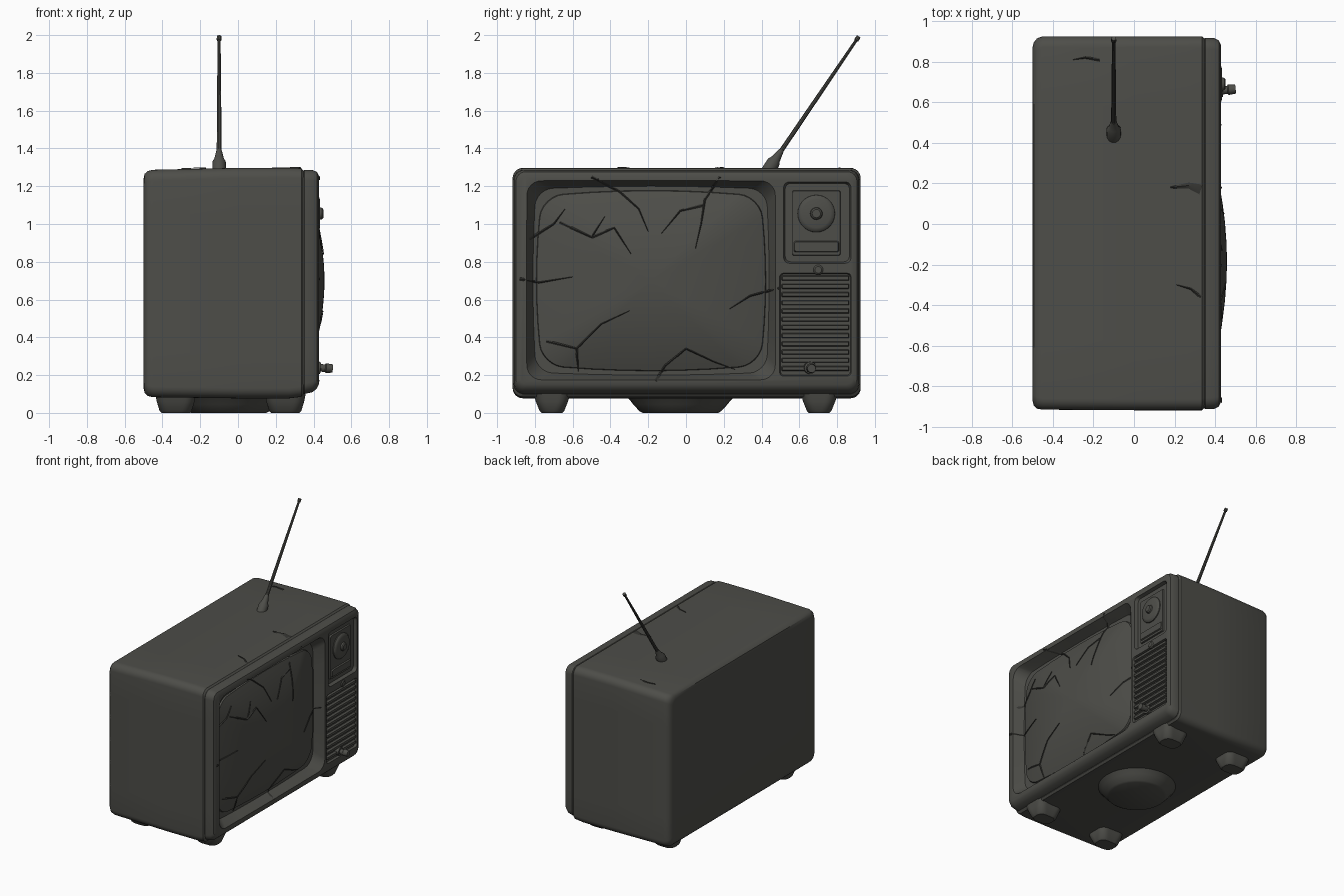
import bpy, bmesh, math
from mathutils import Vector
from mathutils.bvhtree import BVHTree

if "Cube" in bpy.data.objects:
    bpy.data.objects.remove(bpy.data.objects["Cube"])


def material(name, rgb):
    m = bpy.data.materials.new(name)
    m.diffuse_color = (*rgb, 1)
    m.use_nodes = True
    m.node_tree.nodes["Principled BSDF"].inputs["Base Color"].default_value = m.diffuse_color
    return m


CASE = material("dark olive grey", (0.075, 0.075, 0.066))
DARK = material("crack charcoal", (0.035, 0.035, 0.031))


def finish(name, bm, mat=CASE, angle=35):
    bmesh.ops.recalc_face_normals(bm, faces=bm.faces[:])
    me = bpy.data.meshes.new(name)
    bm.to_mesh(me)
    bm.free()
    me.materials.append(mat)
    ob = bpy.data.objects.new(name, me)
    bpy.context.collection.objects.link(ob)
    smooth(ob, angle)
    return ob


def smooth(ob, angle=35):
    bpy.ops.object.select_all(action='DESELECT')
    ob.select_set(True)
    bpy.context.view_layer.objects.active = ob
    bpy.ops.object.shade_smooth_by_angle(angle=math.radians(angle))


def outline(y0, y1, z0, z1, r, bow=0.0, arc=6, side=6):
    """Rounded rectangle in (y, z) whose sides can bow outwards."""
    cy, cz, w, h = (y0 + y1) / 2, (z0 + z1) / 2, (y1 - y0) / 2, (z1 - z0) / 2
    pts = []
    for k, (sy, sz) in enumerate(((1, 1), (-1, 1), (-1, -1), (1, -1))):
        for i in range(arc + 1):
            a = math.pi / 2 * (k + i / arc)
            pts.append((sy * (w - r) + r * math.cos(a), sz * (h - r) + r * math.sin(a)))
        end = pts[-1]
        nxt = ((-1, 1), (-1, -1), (1, -1), (1, 1))[k]
        a = math.pi / 2 * (k + 1)
        to = (nxt[0] * (w - r) + r * math.cos(a), nxt[1] * (h - r) + r * math.sin(a))
        for i in range(1, side):
            t = i / side
            pts.append((end[0] + (to[0] - end[0]) * t, end[1] + (to[1] - end[1]) * t))
    return [(cy + y + bow * y / w * (1 - (z / h) ** 2),
             cz + z + bow * z / h * (1 - (y / w) ** 2)) for y, z in pts]


def loft(name, sections, swap=False, **kw):
    """Skin sections (x, y0, y1, z0, z1, r[, bow]); swap lofts along z instead."""
    bm = bmesh.new()
    rings = []
    for x, *rect in sections:
        rings.append([bm.verts.new((a, b, x) if swap else (x, a, b)) for a, b in outline(*rect)])
    for p, q in zip(rings, rings[1:]):
        for i in range(len(p)):
            j = (i + 1) % len(p)
            bm.faces.new((p[i], p[j], q[j], q[i]))
    bm.faces.new(rings[0])
    bm.faces.new(rings[-1])
    return finish(name, bm, **kw)


def turned(name, start, end, profile, n=20):
    """Lathe (fraction along axis, radius) pairs between two points."""
    start, end = Vector(start), Vector(end)
    rot = (end - start).to_track_quat('Z', 'Y')
    bm = bmesh.new()
    rings = []
    for t, r in profile:
        rings.append([bm.verts.new(start.lerp(end, t) + rot @ Vector(
            (r * math.cos(a), r * math.sin(a), 0))) for a in
            (2 * math.pi * i / n for i in range(n))])
    for p, q in zip(rings, rings[1:]):
        for i in range(n):
            bm.faces.new((p[i], p[(i + 1) % n], q[(i + 1) % n], q[i]))
    bm.faces.new(rings[0])
    bm.faces.new(rings[-1])
    return finish(name, bm)


def cut(ob, cutter):
    cutter.hide_render = True
    mod = ob.modifiers.new("cut", 'BOOLEAN')
    mod.operation, mod.solver, mod.object = 'DIFFERENCE', 'EXACT', cutter
    bpy.ops.object.select_all(action='DESELECT')
    bpy.context.view_layer.objects.active = ob
    ob.select_set(True)
    bpy.ops.object.modifier_apply(modifier=mod.name)
    bpy.data.objects.remove(cutter)


# Cabinet
cabinet = loft("cabinet", [
    (-0.50, -0.87, 0.87, 0.13, 1.24, 0.04),
    (-0.494, -0.895, 0.895, 0.105, 1.266, 0.05),
    (-0.478, -0.91, 0.915, 0.09, 1.28, 0.055),
    (-0.45, -0.915, 0.925, 0.083, 1.287, 0.055),
    (0.0, -0.918, 0.925, 0.077, 1.297, 0.055),
    (0.27, -0.918, 0.925, 0.077, 1.297, 0.055),
    (0.335, -0.918, 0.925, 0.085, 1.295, 0.055),
    (0.347, -0.905, 0.915, 0.10, 1.283, 0.05)])

# Front frame with screen and control recesses
frame = loft("front_frame", [
    (0.335, -0.90, 0.905, 0.115, 1.275, 0.05),
    (0.352, -0.913, 0.918, 0.10, 1.287, 0.055),
    (0.395, -0.911, 0.916, 0.11, 1.285, 0.055),
    (0.418, -0.90, 0.905, 0.13, 1.276, 0.05),
    (0.428, -0.88, 0.885, 0.15, 1.255, 0.04)])
cut(frame, loft("screen_cutter", [
    (0.352, -0.795, 0.425, 0.215, 1.185, 0.09, 0.015),
    (0.45, -0.855, 0.485, 0.165, 1.24, 0.07)]))
cut(frame, loft("dial_cutter", [
    (0.402, 0.525, 0.865, 0.80, 1.215, 0.03), (0.45, 0.51, 0.88, 0.785, 1.23, 0.03)]))
cut(frame, loft("grille_cutter", [
    (0.41, 0.50, 0.87, 0.20, 0.735, 0.02), (0.45, 0.49, 0.88, 0.19, 0.745, 0.02)]))
smooth(frame, 30)

# Bulging picture tube
glass = []
for s in (1, 0.97, 0.92, 0.84, 0.74, 0.62, 0.48, 0.32, 0.16, 0.04):
    w, h = 0.575 * s, 0.445 * s
    glass.append((0.458 - 0.095 * s ** 2, -0.185 - w, -0.185 + w, 0.70 - h, 0.70 + h,
                  0.11 * s, 0.03 * s))
screen = loft("screen_glass", [(0.345, -0.765, 0.395, 0.25, 1.15, 0.11, 0.03)] + glass)

# Control panel: dial plate, channel dial, bar and knobs
loft("dial_plate", [(0.39, 0.56, 0.82, 0.83, 1.18, 0.01), (0.414, 0.565, 0.815, 0.835, 1.175, 0.01)])
loft("dial_bar", [(0.40, 0.565, 0.815, 0.845, 0.915, 0.01), (0.424, 0.575, 0.805, 0.855, 0.905, 0.01)])
turned("channel_dial", (0.40, 0.69, 1.055), (0.434, 0.69, 1.055),
       [(0, 0.10), (0.6, 0.098), (0.85, 0.09), (1, 0.075)], 28)
turned("dial_grip", (0.42, 0.69, 1.055), (0.452, 0.69, 1.055), [(0, 0.036), (0.8, 0.03), (1, 0.022)])
turned("volume_knob", (0.40, 0.655, 0.24), (0.50, 0.665, 0.235),
       [(0, 0.034), (0.35, 0.032), (0.37, 0.02), (0.6, 0.02), (0.65, 0.026), (1, 0.022)])
turned("tuning_button", (0.40, 0.70, 0.757), (0.435, 0.70, 0.757), [(0, 0.028), (0.8, 0.026), (1, 0.018)])

# Speaker grille slats
for i in range(12):
    z = 0.235 + i * 0.0435
    loft("grille_slat", [(0.40, 0.505, 0.865, z - 0.015, z + 0.015, 0.004),
                         (0.428, 0.51, 0.86, z - 0.009, z + 0.009, 0.004)])

# Feet and underside swivel disc
for x in (-0.33, 0.25):
    for y in (-0.71, 0.705):
        loft("foot", [(0.11, x - 0.11, x + 0.11, y - 0.10, y + 0.10, 0.05),
                      (0.06, x - 0.10, x + 0.10, y - 0.085, y + 0.085, 0.05),
                      (0.01, x - 0.085, x + 0.085, y - 0.065, y + 0.065, 0.05),
                      (0.0, x - 0.075, x + 0.075, y - 0.055, y + 0.055, 0.045)], swap=True)
turned("swivel_base", (-0.05, -0.03, 0.10), (-0.05, -0.03, 0),
       [(0, 0.30), (0.35, 0.265), (0.55, 0.25), (0.92, 0.215), (1, 0.20)], 32)

# Antenna
turned("antenna_socket", (-0.10, 0.43, 1.275), (-0.10, 0.505, 1.39),
       [(0, 0.036), (0.45, 0.036), (0.6, 0.026), (1, 0.014)], 14)
turned("antenna_rod", (-0.10, 0.48, 1.352), (-0.10, 0.915, 1.993),
       [(0, 0.013), (0.5, 0.011), (0.965, 0.008), (0.97, 0.013), (1, 0.012)], 10)

# Cracks projected on to the front and the top
bm = bmesh.new()
for ob in (cabinet, frame, screen):
    bm.from_mesh(ob.data)
surface = BVHTree.FromBMesh(bm)
bm.free()


def crack(name, path, top=False, width=0.008):
    down = Vector((0, 0, -1)) if top else Vector((-1, 0, 0))
    pts = []
    for a, b in zip(path, path[1:]):
        pts += [Vector(a).lerp(Vector(b), i / 5) for i in range(5)]
    pts.append(Vector(path[-1]))
    bm = bmesh.new()
    rows = []
    for i, p in enumerate(pts):
        d = (pts[min(i + 1, len(pts) - 1)] - pts[max(i - 1, 0)]).normalized()
        side = Vector((-d.y, d.x)) * width * (1 - 0.85 * i / (len(pts) - 1))
        row = []
        for k, lift in ((-1, 0.0), (0, 0.005), (1, 0.0)):
            q = p + side * k
            o = Vector((q.x, q.y, 3)) if top else Vector((3, q.x, q.y))
            hit = surface.ray_cast(o, down)[0]
            row.append(bm.verts.new((hit or o + down * 2.6) - down * (lift + 0.001)))
        rows.append(row)
    for a, b in zip(rows, rows[1:]):
        for k in (0, 1):
            bm.faces.new((a[k], a[k + 1], b[k + 1], b[k]))
    finish(name, bm, DARK)


for path in (
        [(-0.83, 0.92), (-0.70, 1.00), (-0.64, 1.08)],
        [(-0.67, 1.01), (-0.50, 0.93), (-0.43, 1.04)],
        [(-0.50, 0.93), (-0.38, 0.98), (-0.29, 0.84)],
        [(-0.88, 0.71), (-0.78, 0.69), (-0.60, 0.72)],
        [(-0.74, 0.38), (-0.58, 0.34), (-0.45, 0.47), (-0.30, 0.54)],
        [(-0.58, 0.34), (-0.57, 0.22)],
        [(-0.16, 0.17), (-0.11, 0.25), (0.0, 0.34), (0.15, 0.27), (0.26, 0.23)],
        [(0.49, 0.66), (0.34, 0.62), (0.23, 0.55)],
        [(0.18, 1.25), (0.10, 1.13), (0.08, 1.0), (0.05, 0.87)],
        [(-0.50, 1.25), (-0.35, 1.17), (-0.25, 1.08), (-0.20, 0.96)],
        [(0.09, 1.10), (-0.03, 1.07), (-0.13, 0.95)]):
    crack("front_crack", path)
crack("top_crack", [(0.33, 0.17), (0.27, 0.19), (0.18, 0.18)], True, 0.025)
crack("top_crack", [(0.33, -0.36), (0.28, -0.32), (0.21, -0.30)], True)
crack("top_crack", [(-0.17, 0.81), (-0.24, 0.82), (-0.30, 0.81)], True)
